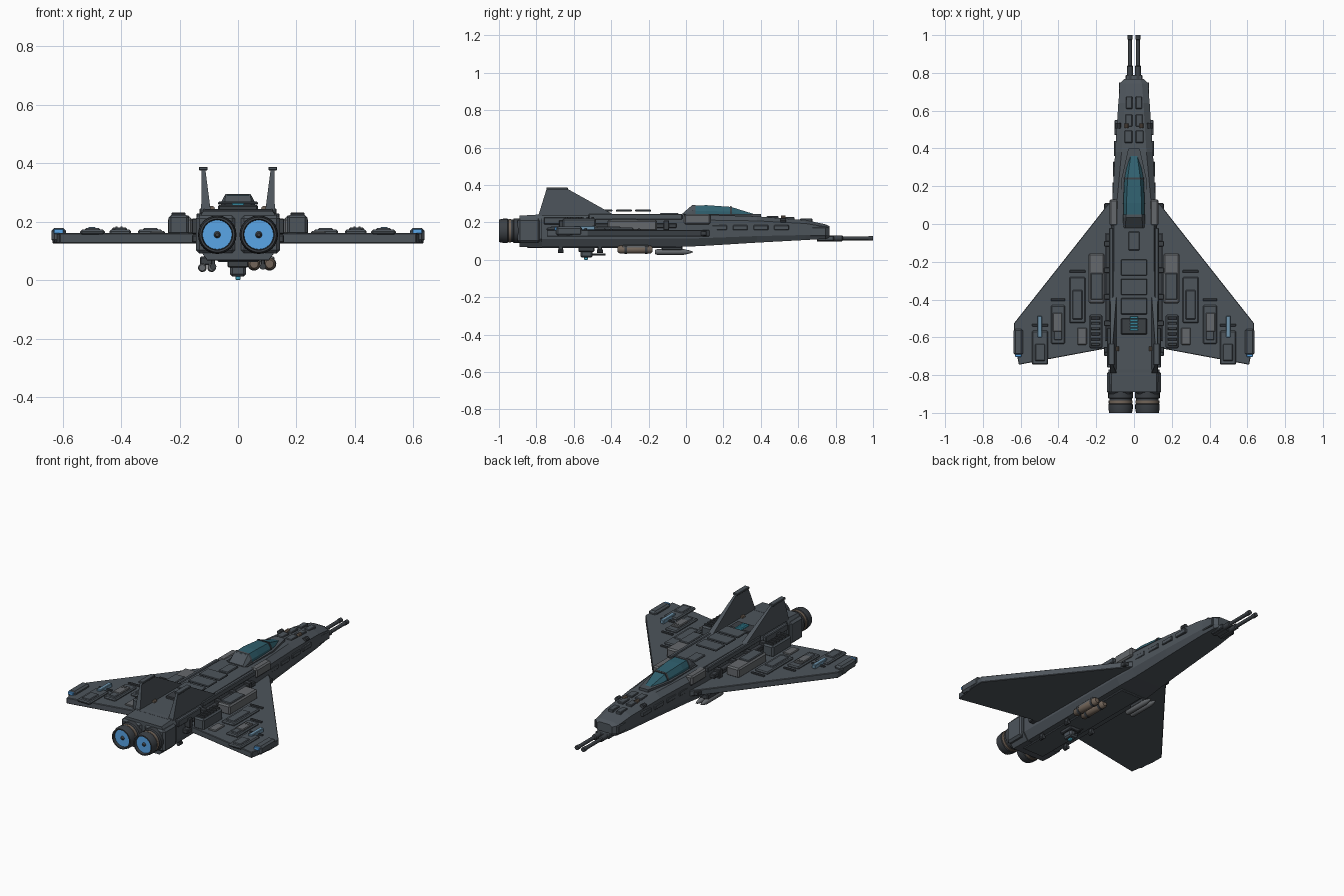
import bpy, bmesh
from math import sin, cos, pi, radians

if "Cube" in bpy.data.objects:
    bpy.data.objects.remove(bpy.data.objects["Cube"])


def mat(name, r, g, b):
    m = bpy.data.materials.new(name)
    m.diffuse_color = (r, g, b, 1)
    m.use_nodes = True
    m.node_tree.nodes["Principled BSDF"].inputs["Base Color"].default_value = m.diffuse_color
    return m


HULL = mat("hull", 0.075, 0.09, 0.105)
DARK = mat("dark_metal", 0.045, 0.052, 0.06)
LIGHT = mat("light_metal", 0.13, 0.14, 0.15)
GLASS = mat("glass", 0.03, 0.12, 0.16)
GLOW = mat("glow", 0.1, 0.38, 0.8)
STRIP = mat("strip", 0.16, 0.3, 0.42)
CYAN = mat("cyan", 0.06, 0.4, 0.55)
BRONZE = mat("bronze", 0.17, 0.13, 0.1)


def finish(name, bm, m=HULL, mirror=False, bevel=0, smooth=False):
    bmesh.ops.recalc_face_normals(bm, faces=bm.faces)
    if bevel:
        bmesh.ops.bevel(bm, geom=bm.edges[:], offset=bevel, segments=1, affect='EDGES')
    me = bpy.data.meshes.new(name)
    bm.to_mesh(me)
    bm.free()
    ob = bpy.data.objects.new(name, me)
    bpy.context.collection.objects.link(ob)
    me.materials.append(m)
    if smooth:
        bpy.ops.object.select_all(action='DESELECT')
        ob.select_set(True)
        bpy.context.view_layer.objects.active = ob
        bpy.ops.object.shade_smooth_by_angle(angle=radians(35))
    if mirror:
        ob.modifiers.new("mirror", 'MIRROR').use_mirror_merge = False
    return ob


def loft(name, rings, m=HULL, **kw):
    """Skin a list of equal-length point rings and cap both ends."""
    bm = bmesh.new()
    vs = [[bm.verts.new(p) for p in r] for r in rings]
    n = len(vs[0])
    for a, b in zip(vs, vs[1:]):
        for i in range(n):
            bm.faces.new((a[i], a[(i + 1) % n], b[(i + 1) % n], b[i]))
    bm.faces.new(vs[0])
    bm.faces.new(vs[-1])
    return finish(name, bm, m, **kw)


def box(name, x0, x1, y0, y1, z0, z1, m=HULL, mirror=False, bevel=0.004):
    q = [(x0, y0), (x1, y0), (x1, y1), (x0, y1)]
    return loft(name, [[(x, y, z) for x, y in q] for z in (z0, z1)], m,
                mirror=mirror, bevel=bevel)


def lathe_y(name, x, z, prof, m=HULL, n=16, mirror=False):
    """Turn a (y, radius) profile around an axis parallel to y."""
    rings = [[(x + r * cos(2 * pi * i / n), y, z + r * sin(2 * pi * i / n))
              for i in range(n)] for y, r in prof]
    return loft(name, rings, m, mirror=mirror, smooth=True)


def rod(name, x, z, y0, y1, r, m=HULL, n=12, mirror=False):
    return lathe_y(name, x, z, [(y0, r), (y1, r)], m, n, mirror)


# Fuselage: octagonal sections (y, half width, top half, bottom half, top z, bottom z)
def octagon(y, w, tw, bw, t, b):
    h = t - b
    half = [(tw, t), (w, t - h * .17), (w, b + h * .25), (bw, b)]
    return [(x, y, z) for x, z in half] + [(-x, y, z) for x, z in half[::-1]]


loft("fuselage", [octagon(*s) for s in (
    (-0.80, .128, .112, .10, .242, .068), (0.0, .122, .105, .10, .242, .070),
    (0.12, .115, .09, .09, .240, .076), (0.38, .10, .066, .08, .232, .092),
    (0.64, .083, .05, .07, .212, .106), (0.745, .073, .042, .06, .19, .112),
    (0.768, .05, .034, .04, .18, .118))])
loft("tail_block", [octagon(*s) for s in (
    (-0.89, .136, .118, .105, .236, .068), (-0.77, .136, .118, .105, .243, .066))])
box("engine_bay_frame", .008, .144, -.90, -.78, .09, .222, mirror=True, bevel=.012)
box("nose_cheek", .05, .08, .66, .75, .125, .175, mirror=True)
box("shoulder_fairing", .085, .13, -.01, .13, .19, .245, LIGHT, True, .008)
box("belly_keel", -.07, .07, -.85, -.02, .062, .075)

# Side conduits and armour along the fuselage
box("side_conduit", .12, .152, -.62, -.05, .17, .195, DARK, True)
box("side_armour", .11, .158, -.70, .11, .128, .155, DARK, True)
box("rear_side_plate", .12, .142, -.76, -.55, .19, .228, HULL, True)
box("upper_side_rail", .11, .132, -.52, -.02, .215, .245, HULL, True)
for i in range(5):
    y = -.68 + i * .14
    box("side_clamp", .12, .158, y, y + .03, .158, .21, DARK, True, .003)
for y in (.14, .25, .36, .47):
    box("nose_side_panel", .085, .116 - .035 * (y - .1), y, y + .08, .16, .185, HULL, True, .003)

# Twin engines
lathe_y("engine_nozzle", .071, .155, [(-.968, .05), (-1.0, .053), (-1.0, .06), (-.975, .065),
        (-.955, .065), (-.95, .06), (-.925, .06), (-.92, .066), (-.88, .066)], DARK, 24, True)
rod("nozzle_band", .071, .155, -.95, -.935, .063, BRONZE, 24, True)
rod("engine_glow", .071, .155, -.985, -.96, .0505, GLOW, 24, True)
lathe_y("engine_core", .071, .155, [(-.996, .006), (-.98, .014)], DARK, 12, True)

# Delta wings
plan = [(.09, .15), (.15, .09), (.22, .0), (.635, -.525), (.635, -.6), (.61, -.745), (.10, -.65)]
loft("wing", [[(x, y, z) for x, y in plan] for z in (.125, .16)], mirror=True, bevel=.003)
box("wing_tip_pod", .588, .638, -.695, -.555, .128, .178, HULL, True, .01)
box("wing_tip_light", .596, .63, -.703, -.69, .158, .175, GLOW, True, .002)

# Wing equipment boxes
box("intake_box", .155, .24, -.42, -.155, .155, .213, LIGHT, True, .008)
box("intake_cap", .165, .23, -.40, -.26, .205, .22, HULL, True)
box("vent_box", .168, .237, -.66, -.48, .155, .222, HULL, True, .008)
for i in range(6):
    y = -.645 + i * .028
    box("vent_slat", .18, .228, y, y + .014, .218, .23, DARK, True, .002)
for x0, x1, y0, y1 in ((.257, .342, -.525, -.28), (.365, .44, -.635, -.43), (.455, .54, -.745, -.565)):
    box("wing_module", x0, x1, y0, y1, .155, .172, HULL, True, .006)
    box("wing_module_cap", x0 + .016, x1 - .016, y0 + .02, y1 - .07, .165, .177, HULL, True)
    box("wing_bar", x0, x1, y1 + .022, y1 + .036, .155, .168, DARK, True, .003)
box("wing_plate", .25, .30, -.64, -.55, .155, .167, LIGHT, True)
box("wing_plate_outer", .38, .43, -.57, -.47, .168, .18, LIGHT, True)
box("wing_light_strip", .488, .512, -.60, -.487, .158, .182, STRIP, True, .003)
for x in (.395, .412):
    box("wing_indicator", x, x + .006, -.50, -.482, .178, .183, LIGHT, True, 0)

# Tail fins, tapering toward the tip
side = [(-.79, .235), (-.745, .38), (-.635, .38), (-.375, .235)]
inner = [(.093, y, z) if z < .3 else (.112, y, z) for y, z in side]
outer = [(.126, y, z) if z < .3 else (.124, y, z) for y, z in side]
loft("tail_fin", [inner, outer], mirror=True)
box("fin_cap", .104, .134, -.747, -.632, .375, .387, HULL, True, .002)


# Cockpit: glazed front and framed rear
def hood(y, bw, tw, b, t):
    mid = b + (t - b) * .55
    h = [(bw, b), (bw * .97, mid), (tw, t)]
    return [(x, y, z) for x, z in h] + [(-x, y, z) for x, z in h[::-1]]


loft("canopy_glass", [hood(*s) for s in (
    (.03, .056, .038, .225, .29), (.11, .058, .04, .225, .292), (.24, .052, .034, .225, .283),
    (.385, .022, .014, .22, .238), (.405, .018, .01, .215, .228))], GLASS)
loft("canopy_rear_frame", [hood(*s) for s in (
    (-.02, .057, .045, .23, .247), (.035, .06, .043, .23, .294), (.05, .06, .042, .23, .294))])
loft("canopy_arch", [hood(*s) for s in (
    (.235, .055, .036, .225, .287), (.247, .053, .035, .225, .285))], DARK)
loft("canopy_sill", [[(x, y, z) for x, y in (
    (.068, -.01), (.066, .24), (.03, .4), (-.03, .4), (-.066, .24), (-.068, -.01))]
    for z in (.22, .246)], HULL)

# Dorsal plates standing just clear of the spine, and a glowing vent
for y in (-.272, -.375, -.478):
    box("dorsal_plate", -.068, .068, y, y + .085, .258, .268, HULL, False, .003)
box("dorsal_vent_base", -.068, .068, -.585, -.5, .235, .256, DARK)
for i in range(5):
    y = -.565 + i * .016
    box("dorsal_vent_glow", -.021, .021, y, y + .011, .25, .264, CYAN, False, .002)
box("spine_block", -.03, .03, -.14, -.04, .238, .25)
for y in (-.66, .52):
    rod("thruster_port", .09 if y < 0 else .04, .243 if y < 0 else .226,
        y - .012, y + .012, .011, BRONZE, 10, True)

# Nose details
for y, x, z in ((.43, .05, .227), (.515, .046, .222), (.61, .042, .215)):
    box("nose_panel", .009, x, y, y + .065, z - .025, z + .006, HULL, True, .003)
rod("nose_thruster", .083, .21, .505, .535, .014, DARK, 10, True)

# Twin nose cannons
lathe_y("nose_cannon", .021, .115, [(.70, .016), (.835, .016), (.84, .0105), (.975, .0105),
        (.976, .013), (1.0, .013)], DARK, 12, True)
box("cannon_mount", -.045, .045, .70, .79, .103, .128, HULL)

# Belly stores: rocket canisters on one side, missiles on the other
for x in (.055, .108):
    lathe_y("canister", x, .055, [(-.365, .014), (-.355, .021), (-.19, .021), (-.18, .014)], BRONZE)
    for y in (-.33, -.22):
        rod("canister_band", x, .055, y, y + .014, .023, DARK, 16)
box("canister_rack", .035, .125, -.34, -.20, .06, .08, LIGHT)
for x in (-.122, -.09):
    lathe_y("missile", x, .042, [(-.165, .011), (-.155, .015), (-.01, .015), (.02, .008), (.038, .001)], LIGHT, 12)
box("missile_rack", -.13, -.08, -.13, -.02, .05, .08, DARK)

# Belly turret with barrel and sensor
box("turret_base", -.036, .036, -.575, -.49, .043, .068, DARK)
box("turret_head", -.027, .027, -.565, -.50, .012, .05, HULL, False, .008)
rod("turret_barrel", 0, .028, -.51, -.43, .005, DARK, 10)
box("turret_sensor", -.008, .008, -.545, -.525, 0, .015, CYAN, False, .002)
for y in (-.67, -.46):
    box("probe_strut", .078, .092, y - .012, y + .012, .05, .075, DARK, True, .003)
    rod("probe", .085, .046, y - .015, y + .015, .011, DARK, 10, True)
